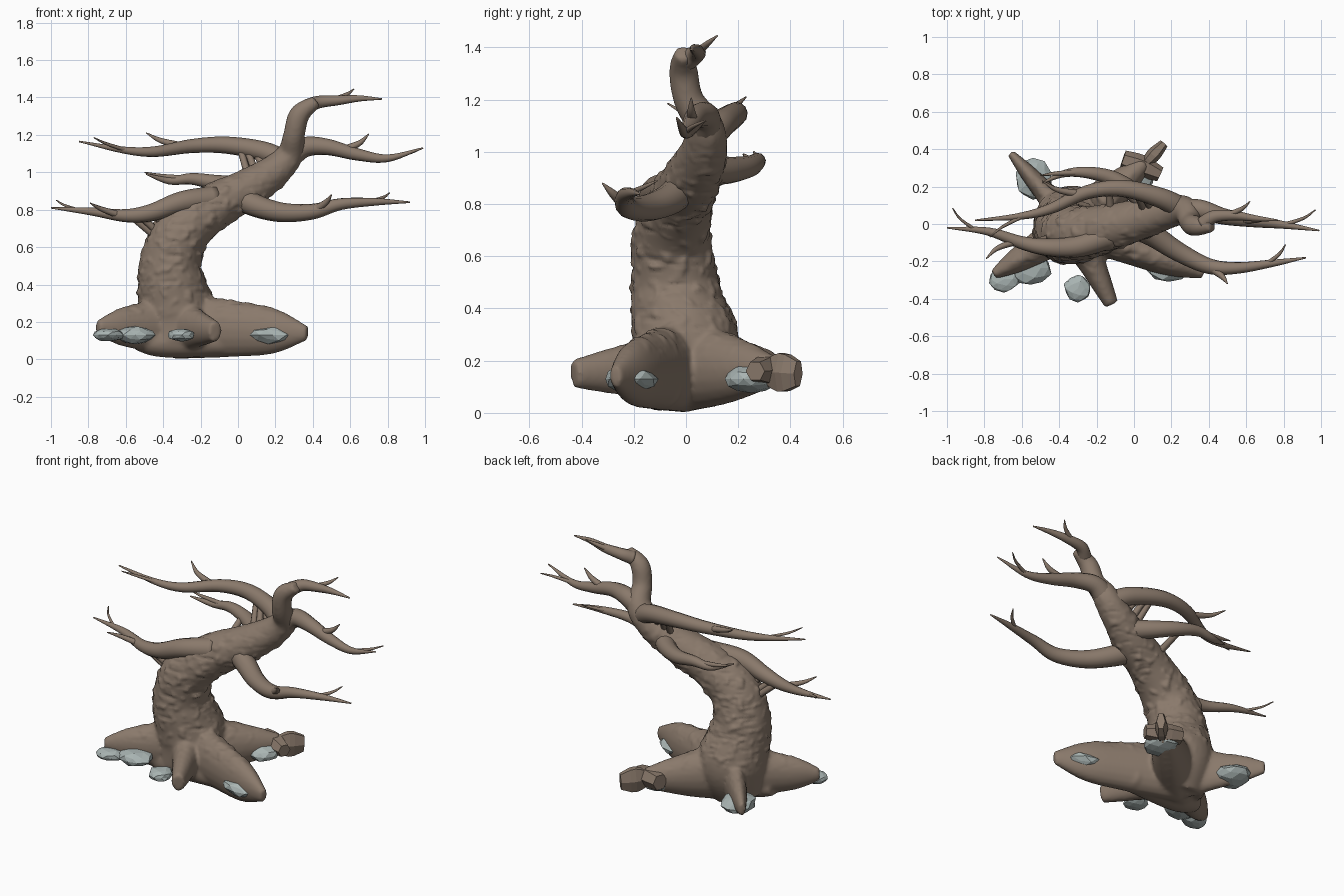
import bpy, bmesh, math, random
from mathutils import Vector, Matrix, noise

random.seed(4)
if "Cube" in bpy.data.objects:
    bpy.data.objects.remove(bpy.data.objects["Cube"])


def material(name, rgb):
    m = bpy.data.materials.new(name)
    m.use_nodes = True
    m.diffuse_color = (*rgb, 1)
    m.node_tree.nodes["Principled BSDF"].inputs["Base Color"].default_value = (*rgb, 1)
    return m


BARK = material("bark_brown", (.255, .193, .148))
STONE = material("stone_grey", (.4, .46, .45))


def spline(points, steps):
    """Catmull-Rom samples through (x, y, z, radius) points."""
    p = [Vector(q) for q in points]
    p = [p[0] * 2 - p[1]] + p + [p[-1] * 2 - p[-2]]
    out = []
    for a, b, c, d in zip(p, p[1:], p[2:], p[3:]):
        for i in range(steps):
            t = i / steps
            out.append((2 * b + (c - a) * t + (2 * a - 5 * b + 4 * c - d) * t * t
                        + (3 * b - a - 3 * c + d) * t ** 3) / 2)
    return out + [p[-2]]


def tube(bm, points, sides=8, steps=6, squash=1):
    """Closed tube along a spline, narrowed sideways by squash; returns its path."""
    rings, side = [], None
    path = spline(points, steps)
    for i, q in enumerate(path):
        tan = (path[min(i + 1, len(path) - 1)] - path[max(i - 1, 0)]).xyz.normalized()
        if side is None:
            side = tan.cross(Vector((0, 0, 1)) if abs(tan.z) < .9 else Vector((0, 1, 0)))
        side = (side - tan * side.dot(tan)).normalized()
        up = tan.cross(side)
        r = max(q.w, .003)
        angles = [math.tau * k / sides for k in range(sides)]
        rings.append([bm.verts.new(q.xyz + side * (r * squash * math.cos(a)) + up * (r * math.sin(a)))
                      for a in angles])
    for a, b in zip(rings, rings[1:]):
        for k in range(sides):
            n = (k + 1) % sides
            bm.faces.new((a[k], a[n], b[n], b[k]))
    bm.faces.new(rings[0][::-1])
    bm.faces.new(rings[-1])
    return path


def finish(name, bm, mat, smooth=True):
    bmesh.ops.recalc_face_normals(bm, faces=bm.faces)
    me = bpy.data.meshes.new(name)
    bm.to_mesh(me)
    bm.free()
    ob = bpy.data.objects.new(name, me)
    bpy.context.collection.objects.link(ob)
    me.materials.append(mat)
    for f in me.polygons:
        f.use_smooth = smooth
    return ob


def root(bm, tip, bulge, knee, squash, end=.04):
    """Root flaring out of the trunk foot, over a knee, down to its tip."""
    foot, tip = Vector((-.32, -.01, .18)), Vector(tip)
    radii = {0: .18, .45: bulge, .75: knee, 1: end}
    tube(bm, [(*foot.lerp(tip, t), r) for t, r in radii.items()], 18, 7, squash)


# Leaning trunk with flared roots, fused into one skin
bm = bmesh.new()
trunk_path = tube(bm, [
    (-.34, -.04, .06, .16), (-.33, 0, .24, .205), (-.355, -.03, .4, .183), (-.36, -.045, .52, .165),
    (-.3, -.055, .68, .15), (-.14, -.02, .81, .125), (.05, .03, .91, .108),
    (.2, .07, 1.01, .088), (.28, .07, 1.1, .072), (.3, .01, 1.2, .058),
    (.33, -.01, 1.31, .055), (.42, -.01, 1.38, .034)], 32, 8)
root(bm, (.37, -.27, .14), .15, .12, .62)
root(bm, (-.12, -.43, .15), .11, .08, .7, .055)
root(bm, (-.75, -.27, .17), .13, .095, .65)
root(bm, (-.66, .38, .17), .12, .085, .5)
root(bm, (.06, .33, .16), .14, .1, .75, .06)
tube(bm, [(-.55, -.1, .1, .05), (-.4, -.1, .09, .08), (-.05, -.1, .09, .075)], 18, 7, 1.1)
trunk = finish("trunk_and_roots", bm, BARK)
remesh = trunk.modifiers.new("fuse", "REMESH")
remesh.mode, remesh.voxel_size = "VOXEL", .011
soften = trunk.modifiers.new("soften", "SMOOTH")
soften.iterations, soften.factor = 7, .6
fused = bpy.data.meshes.new_from_object(trunk.evaluated_get(bpy.context.evaluated_depsgraph_get()))
trunk.modifiers.clear()
trunk.data = fused

# Knobbly bark on the trunk, fading out on roots and crown
normals = [v.normal.copy() for v in fused.vertices]
for v, n in zip(fused.vertices, normals):
    z = v.co.z
    fade = min(1, max(0, (z - .2) / .15)) * min(1, max(0, (1.1 - z) / .25))
    knob = max(0, noise.noise(v.co * 24) - .1)
    groove = max(0, noise.noise(Vector((v.co.x * 12, v.co.y * 12, z * 55))) - .2)
    v.co += n * (fade * (knob * .018 - groove * .014))
fused.materials.clear()
fused.materials.append(BARK)
for f in fused.polygons:
    f.use_smooth = True

# Sawn, crooked end of the back root
bm = bmesh.new()
tube(bm, [(-.06, .345, .17, .05), (.04, .31, .165, .06), (.14, .265, .16, .04)], 6, 3)
tube(bm, [(.03, .29, .16, .035), (.1, .365, .155, .085), (.16, .43, .15, .055)], 6, 3, .45)
finish("back_root_stub", bm, BARK, False)


def branch(name, radius, points, twigs, struts=()):
    """Tapered limb; twigs are (limb x, tip), struts are (limb x, trunk height)."""
    bm = bmesh.new()
    last = len(points) - 1
    path = tube(bm, [(*p, radius * (1 - i / last) ** .8 + .004) for i, p in enumerate(points)], 12)

    def on_limb(x):
        i = min(range(1, len(path) - 1), key=lambda k: abs(path[k].x - x))
        return path[i].xyz, (path[i + 1] - path[i - 1]).xyz.normalized(), path[i].w

    for x, tip in twigs:
        start, along, r = on_limb(x)
        tip = Vector(tip)
        bend = start.lerp(tip, .5) + along * (tip - start).length * .12
        tube(bm, [(*start, r * .6), (*bend, r * .4), (*tip, .003)])
    for x, height in struts:
        start, along, r = on_limb(x)
        end = min(trunk_path, key=lambda q: abs(q.z - height)).xyz
        tube(bm, [(*start, .018), (*start.lerp(end, .5), .02), (*end, .025)])
    finish(name, bm, BARK)


# Windswept branches with their twigs
branch("low_right_branch", .065,
       [(-.12, -.06, .86), (-.3, -.12, .84), (-.46, -.125, .785), (-.6, -.1, .768),
        (-.78, -.04, .79), (-1, -.02, .81)],
       [(-.63, (-.79, -.185, .835)), (-.85, (-.97, .085, .85))],
       [(-.58, .57), (-.53, .6), (-.46, .64)])
branch("low_left_branch", .066,
       [(-.02, 0, .88), (.1, -.06, .82), (.24, -.15, .785), (.4, -.225, .79),
        (.55, -.235, .83), (.74, -.21, .842), (.92, -.18, .84)],
       [(.4, (.5, -.32, .88)), (.7, (.81, -.11, .89))])
branch("middle_branch", .056,
       [(.1, .08, .93), (0, .17, .93), (-.12, .245, .945), (-.25, .275, .965),
        (-.37, .27, .955), (-.49, .22, .99)],
       [(-.28, (-.5, .26, 1))], [(-.14, .82)])
branch("upper_right_branch", .058,
       [(.26, .08, 1.05), (.14, .14, 1.11), (-.06, .19, 1.145), (-.25, .17, 1.14),
        (-.45, .08, 1.11), (-.62, .04, 1.12), (-.85, .02, 1.165)],
       [(-.3, (-.49, .23, 1.21)), (-.6, (-.77, -.07, 1.185))],
       [(0, .92), (.04, .95), (.08, .98)])
branch("upper_left_branch", .06,
       [(.27, .07, 1.08), (.36, .075, 1.135), (.48, .04, 1.135), (.64, .015, 1.095),
        (.8, -.005, 1.075), (.99, -.035, 1.13)],
       [(.55, (.7, .02, 1.205)), (.8, (.97, .075, 1.12))])
branch("top_branch", .038,
       [(.37, 0, 1.35), (.43, .04, 1.375), (.54, .045, 1.385), (.65, .03, 1.395), (.77, .02, 1.392)],
       [(.5, (.62, .12, 1.445))])

# Faceted stones wedged between the roots: centre and half widths
STONES = [(-.695, -.295, .085, .07), (-.55, -.235, .11, .1), (-.3, -.345, .075, .075),
          (.185, -.21, .125, .105), (-.54, .24, .1, .115), (.01, .25, .105, .105)]
for i, (x, y, wide, deep) in enumerate(STONES):
    bm = bmesh.new()
    bmesh.ops.create_icosphere(bm, subdivisions=2, radius=1)
    for v in bm.verts:
        v.co *= random.uniform(.88, 1.06)
    bmesh.ops.dissolve_limit(bm, angle_limit=.3, verts=bm.verts, edges=bm.edges)
    bm.transform(Matrix.Translation((x, y, .13)) @ Matrix.Diagonal((wide, deep, deep / 2, 1)))
    finish(f"stone_{i + 1}", bm, STONE, False)
